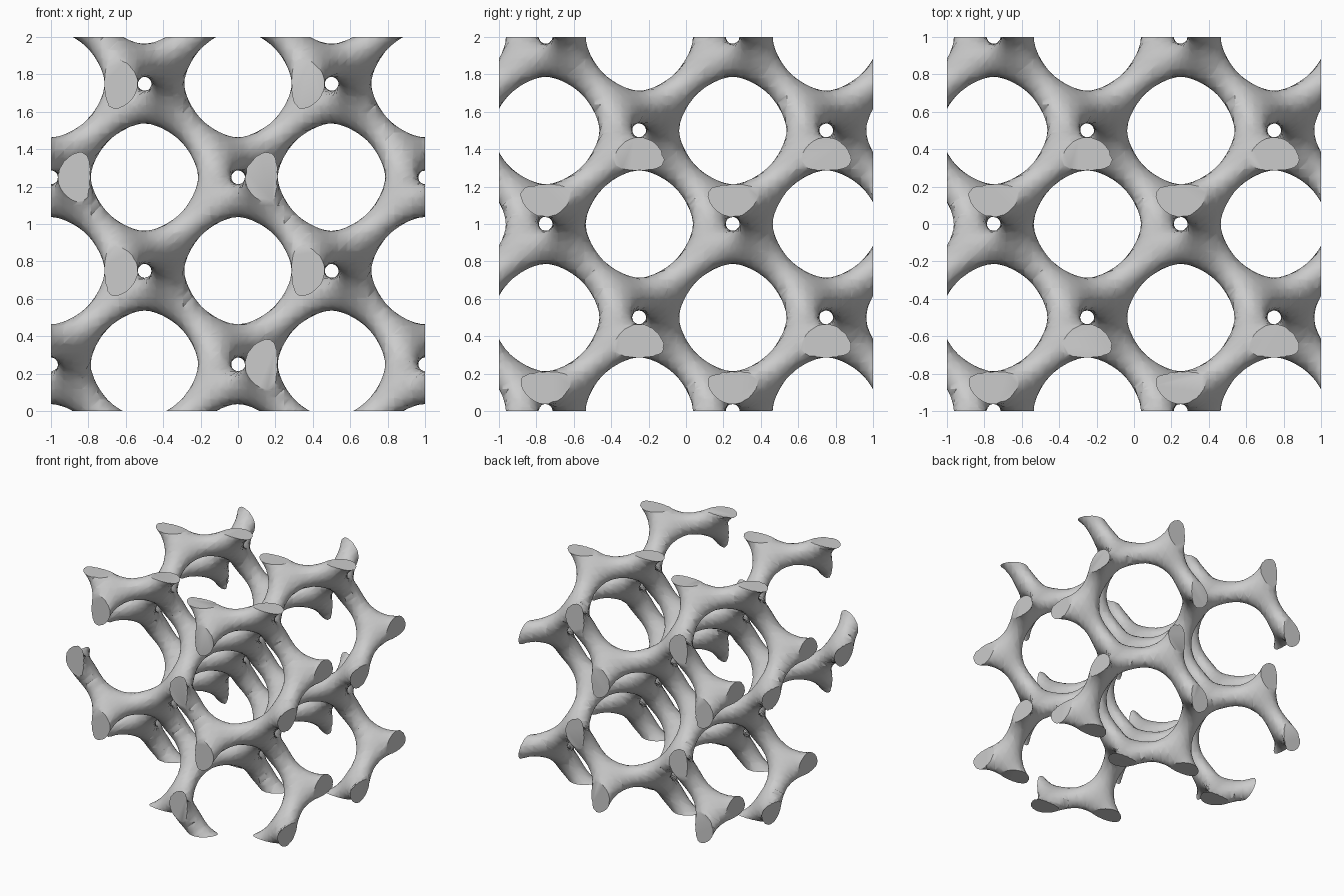
import bpy
import bmesh
from math import sin, cos, pi, radians
from mathutils import Vector

SIZE = 2.0       # edge of the bounding cube, two lattice periods
LEVEL = 1.2      # solid where the periodic field exceeds this level
CELLS = 42       # sampling cells per axis
MARGIN = 0.03    # sampled a little past the cube, then trimmed flat
STEP = (SIZE + 2 * MARGIN) / CELLS

if "Cube" in bpy.data.objects:
    bpy.data.objects.remove(bpy.data.objects["Cube"], do_unlink=True)


def field(p):
    x, y, z = (2 * pi * c for c in p)
    return sin(x) * cos(y) + sin(y) * cos(z) + sin(z) * cos(x) - LEVEL


def grid_point(key):
    return Vector([k * STEP - MARGIN for k in key])


def crossing(a, b):
    """Point between two grid corners where the field is zero (a inside)."""
    lo, hi = grid_point(a), grid_point(b)
    for _ in range(4):
        f_lo, f_hi = field(lo), field(hi)
        mid = lo.lerp(hi, f_lo / (f_lo - f_hi))
        f_mid = field(mid)
        if abs(f_mid) < 1e-5:
            break
        if f_mid > 0:
            lo = mid
        else:
            hi = mid
    return mid


# Sample the field
samples = range(CELLS + 1)
value = {(i, j, k): field(grid_point((i, j, k)))
         for i in samples for j in samples for k in samples}

# Six tetrahedra around the main diagonal of every cell
TETS = [(0, 1 << a, 1 << a | 1 << b, 7)
        for a in range(3) for b in range(3) if a != b]

bm = bmesh.new()
shared = {}


def surface_vert(inside, outside):
    key = (inside, outside)
    if key not in shared:
        shared[key] = bm.verts.new(crossing(inside, outside))
    return shared[key]


# Skin of the branching lattice
for i in range(CELLS):
    for j in range(CELLS):
        for k in range(CELLS):
            corners = [(i + (c & 1), j + (c >> 1 & 1), k + (c >> 2))
                       for c in range(8)]
            full = sum(value[c] > 0 for c in corners)
            if full in (0, 8):
                continue
            for tet in TETS:
                ins = [corners[c] for c in tet if value[corners[c]] > 0]
                outs = [corners[c] for c in tet if value[corners[c]] <= 0]
                if not ins or not outs:
                    continue
                if len(ins) == 2:
                    pairs = [(ins[0], outs[0]), (ins[0], outs[1]),
                             (ins[1], outs[1]), (ins[1], outs[0])]
                else:
                    pairs = [(a, b) for a in ins for b in outs]
                bm.faces.new([surface_vert(a, b) for a, b in pairs])

# Trim to the cube
for axis in range(3):
    for side in (0, 1):
        normal, origin = Vector(), Vector()
        normal[axis] = 1 if side else -1
        origin[axis] = SIZE * side
        bmesh.ops.bisect_plane(
            bm, geom=bm.verts[:] + bm.edges[:] + bm.faces[:], dist=1e-5,
            plane_co=origin, plane_no=normal, clear_outer=True)

# Keep only the one connected body
islands, seen = [], set()
for start in bm.verts:
    if start in seen:
        continue
    seen.add(start)
    island, stack = [], [start]
    while stack:
        v = stack.pop()
        island.append(v)
        for e in v.link_edges:
            w = e.other_vert(v)
            if w not in seen:
                seen.add(w)
                stack.append(w)
    islands.append(island)
islands.sort(key=len)
loose = [v for island in islands[:-1] for v in island]
if loose:
    bmesh.ops.delete(bm, geom=loose, context='VERTS')

# Flat caps on the cut strut ends
rims = [e for e in bm.edges if e.is_boundary]
bmesh.ops.holes_fill(bm, edges=rims, sides=0)
bmesh.ops.recalc_face_normals(bm, faces=bm.faces[:])
bmesh.ops.translate(bm, verts=bm.verts[:], vec=(-SIZE / 2, -SIZE / 2, 0))

mesh = bpy.data.meshes.new("strut_lattice")
bm.to_mesh(mesh)
bm.free()
lattice = bpy.data.objects.new("strut_lattice", mesh)
bpy.context.collection.objects.link(lattice)

# Plain grey
grey = bpy.data.materials.new("plain_grey")
grey.use_nodes = True
colour = (0.6, 0.6, 0.6, 1)
grey.diffuse_color = colour
grey.node_tree.nodes["Principled BSDF"].inputs["Base Color"].default_value = colour
mesh.materials.append(grey)

# Smooth skin with crisp cap rims
bpy.ops.object.select_all(action='DESELECT')
lattice.select_set(True)
bpy.context.view_layer.objects.active = lattice
bpy.ops.object.shade_smooth_by_angle(angle=radians(35))
